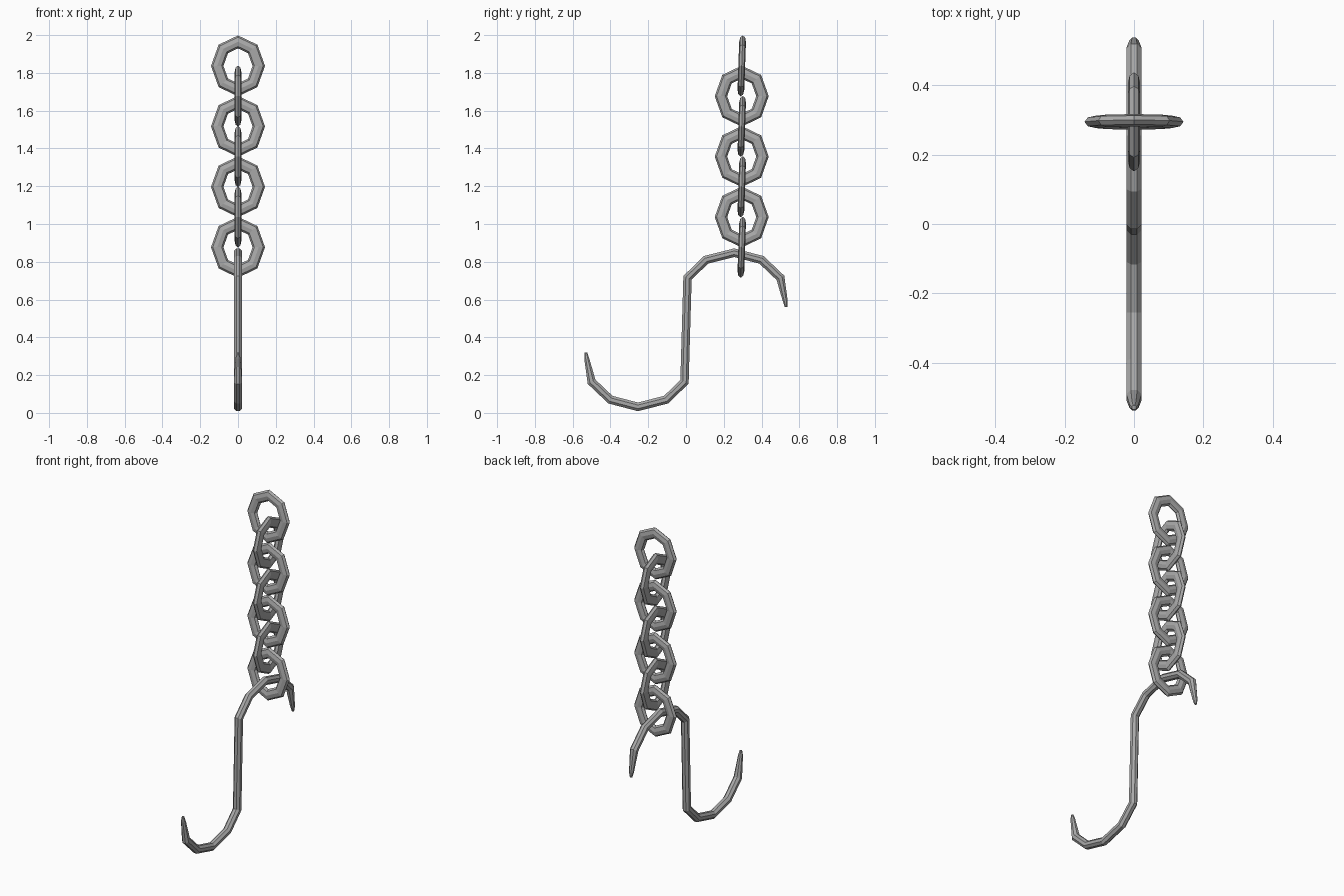
import bpy, bmesh, math
from mathutils import Vector, Matrix

cube = bpy.data.objects.get("Cube")
if cube:
    bpy.data.objects.remove(cube, do_unlink=True)

steel = bpy.data.materials.new("grey_steel")
steel.use_nodes = True
GREY = (0.4, 0.4, 0.4, 1)
steel.diffuse_color = GREY
steel.node_tree.nodes["Principled BSDF"].inputs["Base Color"].default_value = GREY
SIDES = 8


def sweep(name, path, radii, depth_ratio, closed, turn):
    """Sweep an eight-sided section along a path in the YZ plane, mitred at the bends."""
    bm = bmesh.new()
    pts = [Vector((0, y, z)) for y, z in path]
    n = len(pts)
    rings = []
    for i, p in enumerate(pts):
        before = pts[i - 1] if closed or i else p
        after = pts[(i + 1) % n] if closed or i < n - 1 else p
        a, b = (p - before).normalized(), (after - p).normalized()
        tangent = (a + b).normalized()
        mitre = 1 / max(tangent.dot(b if b.length else a), 0.5)
        normal = Vector((0, -tangent.z, tangent.y))
        ring = []
        for k in range(SIDES):
            t = 2 * math.pi * (k + turn) / SIDES
            offset = normal * math.cos(t) * mitre
            offset.x = math.sin(t) * depth_ratio
            ring.append(bm.verts.new(p + offset * radii[i]))
        rings.append(ring)
    for i in range(n if closed else n - 1):
        r, s = rings[i], rings[(i + 1) % n]
        for k in range(SIDES):
            m = (k + 1) % SIDES
            bm.faces.new((r[k], r[m], s[m], s[k]))
    if not closed:
        bm.faces.new(rings[0])
        bm.faces.new(rings[-1])
    bmesh.ops.recalc_face_normals(bm, faces=bm.faces)
    mesh = bpy.data.meshes.new(name)
    bm.to_mesh(mesh)
    bm.free()
    mesh.materials.append(steel)
    obj = bpy.data.objects.new(name, mesh)
    bpy.context.collection.objects.link(obj)
    return obj


# S-shaped hook: upper half, then the same half turned about the middle
MID = 0.44
upper = [(0.008, 0.715), (0.105, 0.81), (0.255, 0.848), (0.40, 0.81),
         (0.50, 0.715), (0.526, 0.59), (0.53, 0.56)]
half_radii = [0.024] * 5 + [0.014, 0.007]
lower = [(-y, 2 * MID - z) for y, z in reversed(upper)]
sweep("hook", lower + upper, half_radii[::-1] + half_radii, 1, False, 0.5)

# Chain: seven oval links, alternately facing front and side
TOP, STEP, CHAIN_Y = 1.837, 0.16, 0.295
angles = [2 * math.pi * k / 8 for k in range(8)]
oval = [(0.11 * math.cos(a), 0.127 * math.sin(a)) for a in angles]
for i in range(7):
    link = sweep(f"chain_link_{i + 1}", oval, [0.031] * 8, 0.58, True, 0)
    place = Matrix.Translation((0, CHAIN_Y, TOP - STEP * i))
    if i % 2 == 0:
        place = place @ Matrix.Rotation(math.radians(-2), 4, "X") @ Matrix.Rotation(math.pi / 2, 4, "Z")
    link.data.transform(place)
